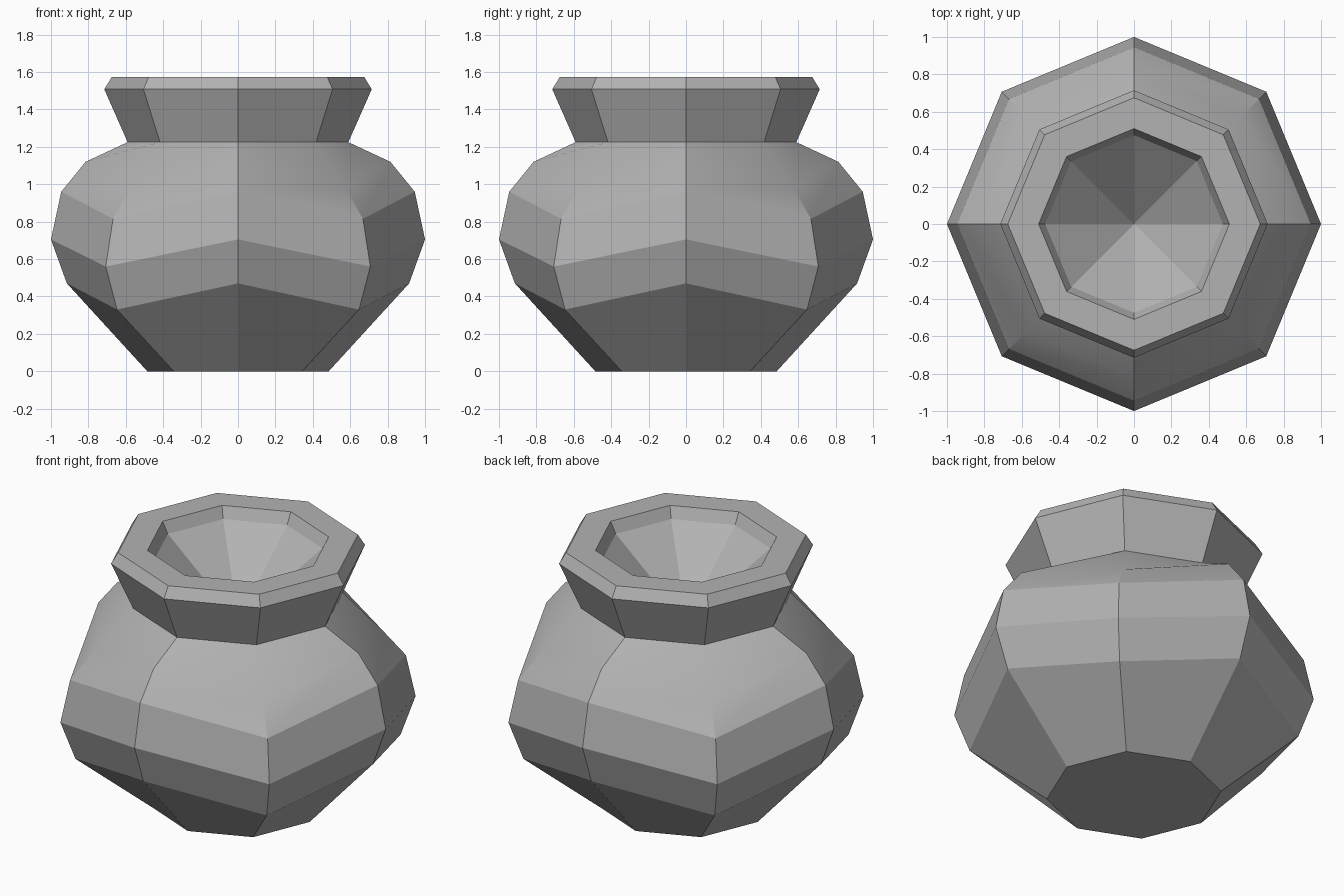
import bpy, bmesh
from math import cos, sin, pi, radians

if "Cube" in bpy.data.objects:
    bpy.data.objects.remove(bpy.data.objects["Cube"])

SIDES = 8

# Profile from base to mouth: radius, height at cardinal corners, height at diagonal corners
PROFILE = [
    (0.485, 0.00, 0.00),   # base
    (0.915, 0.47, 0.33),   # lower belly
    (1.00, 0.705, 0.56),   # widest belly
    (0.945, 0.96, 0.815),  # upper belly
    (0.815, 1.12, 0.975),  # shoulder
    (0.59, 1.225, 1.225),  # neck
    (0.715, 1.508, 1.508), # flared collar
    (0.675, 1.573, 1.573), # rim bevel
    (0.51, 1.573, 1.573),  # mouth
    (0.475, 1.505, 1.505), # inner lip
]
HOLLOW_DEPTH_Z = 1.10


def build_pot(name):
    bm = bmesh.new()
    rings = []
    for r, z_card, z_diag in PROFILE:
        ring = []
        for i in range(SIDES):
            a = 2 * pi * i / SIDES
            ring.append(bm.verts.new((r * cos(a), r * sin(a), z_diag if i % 2 else z_card)))
        rings.append(ring)

    # Walls
    for low, high in zip(rings, rings[1:]):
        for i in range(SIDES):
            j = (i + 1) % SIDES
            bm.faces.new((low[i], low[j], high[j], high[i]))

    # Flat base and cone-shaped hollow
    bm.faces.new(rings[0][::-1])
    tip = bm.verts.new((0, 0, HOLLOW_DEPTH_Z))
    for i in range(SIDES):
        bm.faces.new((rings[-1][i], rings[-1][(i + 1) % SIDES], tip))

    bmesh.ops.recalc_face_normals(bm, faces=bm.faces[:])
    mesh = bpy.data.meshes.new(name)
    bm.to_mesh(mesh)
    bm.free()
    obj = bpy.data.objects.new(name, mesh)
    bpy.context.collection.objects.link(obj)
    return obj


pot = build_pot("pot")

# Dark grey clay
clay = bpy.data.materials.new("dark_clay")
clay.diffuse_color = (0.45, 0.45, 0.45, 1)
clay.use_nodes = True
clay.node_tree.nodes["Principled BSDF"].inputs["Base Color"].default_value = clay.diffuse_color
pot.data.materials.append(clay)

# Soften only the gentlest shoulder creases
bpy.context.view_layer.objects.active = pot
pot.select_set(True)
bpy.ops.object.shade_smooth_by_angle(angle=radians(21))
